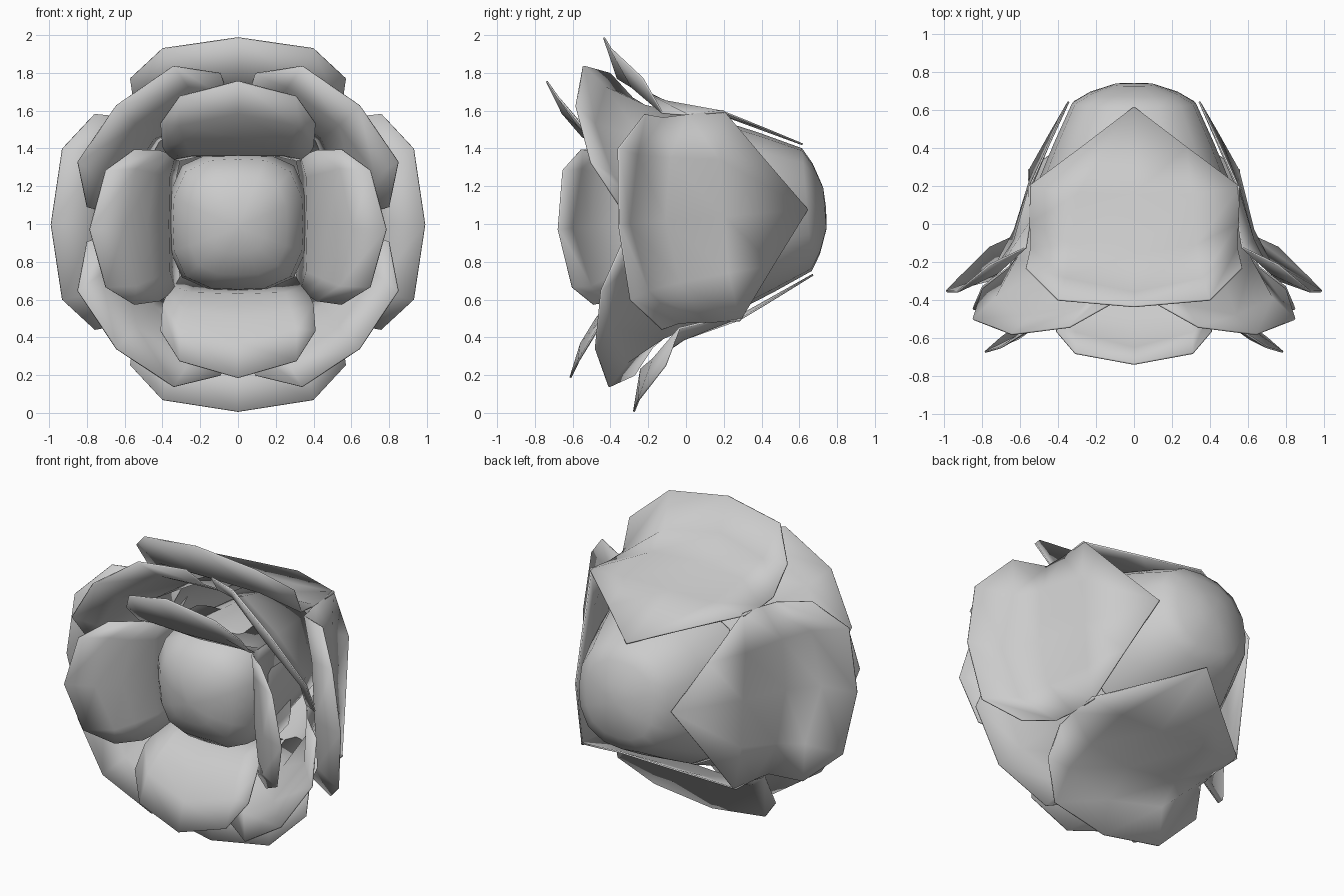
import bpy, bmesh, math

if "Cube" in bpy.data.objects:
    bpy.data.objects.remove(bpy.data.objects["Cube"])

CZ = 1.025     # height of the flower axis
LEAN = 0.08    # the whole flower nods slightly forward


def place(r, t, y, ang):
    """Radial / sideways / axial petal coordinates to world space."""
    x = r * math.sin(ang) + t * math.cos(ang)
    z = r * math.cos(ang) - t * math.sin(ang)
    return (x, y - LEAN * z, CZ + z + LEAN * y)


def finish(name, bm, thickness=0.0):
    bmesh.ops.remove_doubles(bm, verts=bm.verts, dist=0.0005)
    bmesh.ops.recalc_face_normals(bm, faces=bm.faces)
    me = bpy.data.meshes.new(name)
    bm.to_mesh(me)
    bm.free()
    ob = bpy.data.objects.new(name, me)
    bpy.context.collection.objects.link(ob)
    if thickness:
        m = ob.modifiers.new("thickness", 'SOLIDIFY')
        m.thickness = thickness
        m.offset = 0
    bpy.ops.object.select_all(action='DESELECT')
    ob.select_set(True)
    bpy.context.view_layer.objects.active = ob
    bpy.ops.object.shade_smooth_by_angle(angle=math.radians(45))
    return ob


def petal(name, rows, ang):
    """Rows hold centre, middle and edge points (sideways, radius, y); mirrored across."""
    bm = bmesh.new()
    grid = []
    for row in rows:
        full = [(-t, r, y) for t, r, y in reversed(row[1:])] + list(row)
        grid.append([bm.verts.new(place(r, t, y, ang)) for t, r, y in full])
    for a, b in zip(grid, grid[1:]):
        for i in range(len(a) - 1):
            bm.faces.new((a[i], a[i + 1], b[i + 1], b[i]))
    return finish(name, bm, 0.01)


def turned(name, profile, power, sides=16):
    """Profile (y, radius) swept round the flower axis with a rounded-square section."""
    bm = bmesh.new()
    rings = []
    for y, r in profile:
        ring = []
        for i in range(sides):
            a = 2 * math.pi * i / sides
            c, s = abs(math.cos(a)), abs(math.sin(a))
            k = r / (c ** power + s ** power) ** (1 / power)
            ring.append(bm.verts.new(place(k, 0, y, a)))
        rings.append(ring)
    for a, b in zip(rings, rings[1:]):
        for i in range(sides):
            j = (i + 1) % sides
            bm.faces.new((a[i], a[j], b[j], b[i]))
    return finish(name, bm)


# Outer petals: flared rim, pointed base at the back
OUTER = [
    [(0, .99, -.355), (.40, .93, -.325), (.57, .76, -.17)],
    [(0, .77, -.30), (.36, .72, -.23), (.545, .57, -.08)],
    [(0, .64, -.11), (.33, .63, -.06), (.55, .55, .05)],
    [(0, .55, .20), (.30, .55, .20), (.56, .55, .24)],
    [(0, .345, .645), (.28, .45, .44), (.56, .55, .24)],
]
# Middle petals, set on the diagonals
MIDDLE = [
    [(0, .91, -.53), (.36, .84, -.475), (.50, .63, -.34)],
    [(0, .76, -.44), (.33, .70, -.37), (.43, .50, -.23)],
    [(0, .63, -.20), (.30, .57, -.17), (.37, .43, -.10)],
    [(0, .57, .16), (.22, .50, .16), (.33, .38, .16)],
]
# Inner petals, rolling back from a square cup round the bud
INNER = [
    [(0, .785, -.675), (.31, .70, -.625), (.41, .55, -.52)],
    [(0, .61, -.605), (.31, .54, -.53), (.40, .42, -.42)],
    [(0, .48, -.51), (.28, .45, -.45), (.375, .37, -.34)],
    [(0, .37, -.36), (.25, .365, -.33), (.34, .34, -.24)],
    [(0, .33, .05), (.22, .33, .05), (.31, .31, .05)],
]

for ring, rows, start in (("outer", OUTER, 0), ("middle", MIDDLE, 45), ("inner", INNER, 0)):
    for i in range(4):
        petal(f"{ring}_petal_{i + 1}", rows, math.radians(start + 90 * i))

# Closed bud in the middle and the rounded cup at the back
turned("bud", [(-.51, 0), (-.49, .14), (-.43, .26), (-.33, .345), (-.15, .368), (.30, .31)], 3.2)
turned("flower_base", [(.05, .545), (.20, .515), (.42, .425), (.64, .325),
                       (.69, .24), (.735, .11), (.742, 0)], 2.5)
